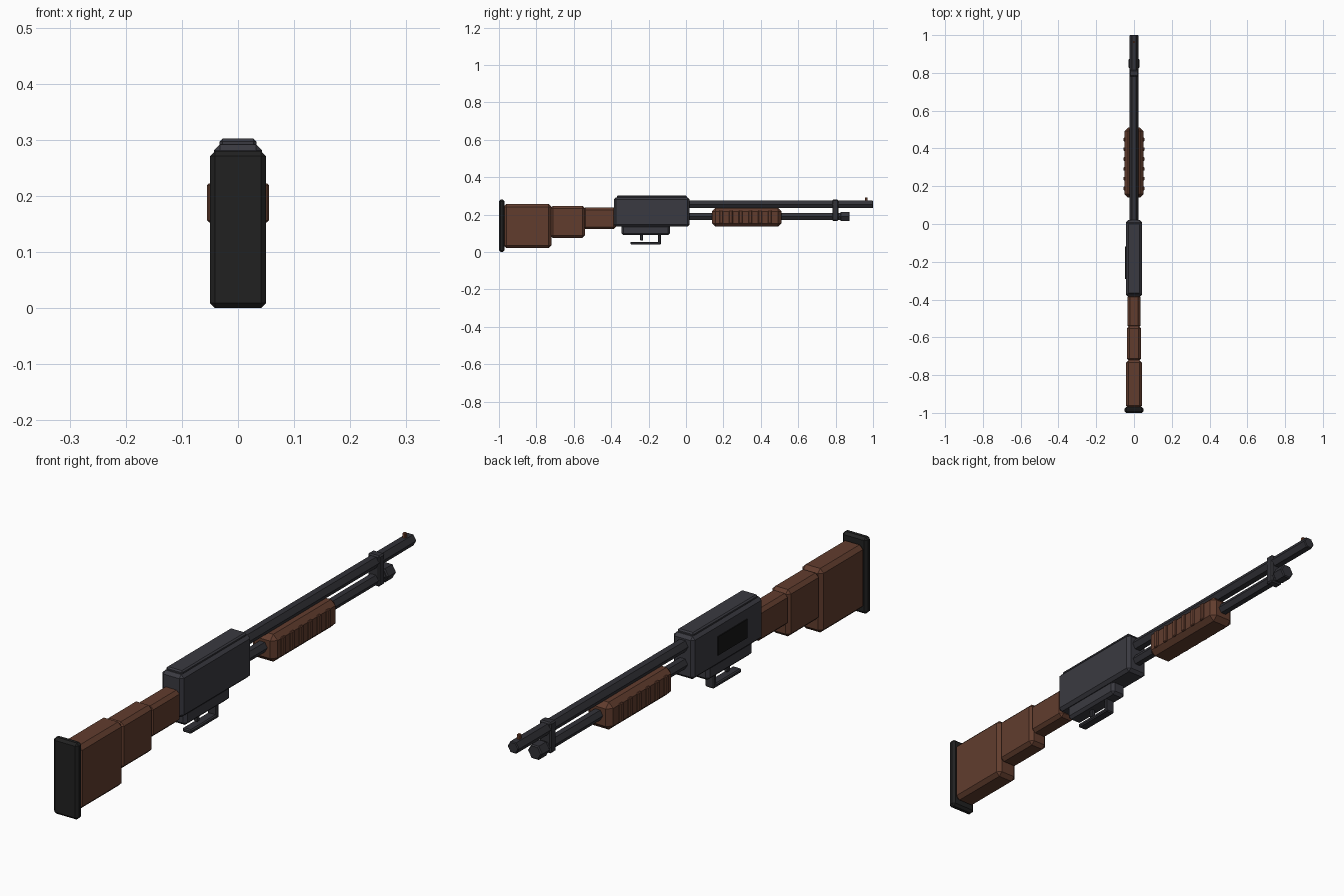
import bpy, bmesh, math
from mathutils import Matrix

default = bpy.data.objects.get("Cube")
if default:
    bpy.data.objects.remove(default, do_unlink=True)


def material(name, rgb):
    m = bpy.data.materials.new(name)
    m.use_nodes = True
    color = (*rgb, 1.0)
    m.diffuse_color = color
    bsdf = next(n for n in m.node_tree.nodes if n.type == 'BSDF_PRINCIPLED')
    bsdf.inputs["Base Color"].default_value = color
    return m


WOOD = material("brown wood", (0.12, 0.046, 0.027))
STEEL = material("receiver steel", (0.042, 0.042, 0.052))
DARK_STEEL = material("barrel steel", (0.032, 0.032, 0.039))
RUBBER = material("black rubber", (0.015, 0.015, 0.015))
PORT = material("port black", (0.008, 0.008, 0.008))
COPPER = material("copper bead", (0.18, 0.06, 0.03))


def finish(name, bm, mat):
    mesh = bpy.data.meshes.new(name)
    bm.to_mesh(mesh)
    bm.free()
    mesh.materials.append(mat)
    ob = bpy.data.objects.new(name, mesh)
    bpy.context.collection.objects.link(ob)
    return ob


def block(name, mat, half_x, y, z, bevel=0.0, x=0.0):
    """Chamfered box given by half width, y range and z range."""
    bm = bmesh.new()
    size = (2 * half_x, y[1] - y[0], z[1] - z[0])
    centre = (x, sum(y) / 2, sum(z) / 2)
    bmesh.ops.create_cube(bm, size=1, matrix=Matrix.Translation(centre) @ Matrix.Diagonal((*size, 1)))
    if bevel:
        bmesh.ops.bevel(bm, geom=bm.edges[:], offset=bevel, segments=1,
                        affect='EDGES', clamp_overlap=True)
    return finish(name, bm, mat)


def tube(name, mat, radius, y, z, bevel=0.0):
    """Six-sided rod along y with flats on top and bottom."""
    bm = bmesh.new()
    turn = Matrix.Rotation(math.pi / 2, 4, 'X') @ Matrix.Rotation(math.pi / 2, 4, 'Z')
    bmesh.ops.create_cone(bm, cap_ends=True, segments=6, radius1=radius, radius2=radius,
                          depth=y[1] - y[0],
                          matrix=Matrix.Translation((0, sum(y) / 2, z)) @ turn)
    # Put a corner of the hexagon on the x axis
    if max(v.co.x for v in bm.verts) < radius * 0.95:
        bmesh.ops.rotate(bm, verts=bm.verts[:], cent=(0, 0, z),
                         matrix=Matrix.Rotation(math.pi / 6, 3, 'Y'))
    if bevel:
        rims = [e for e in bm.edges if abs(e.verts[0].co.y - e.verts[1].co.y) < 1e-5]
        bmesh.ops.bevel(bm, geom=rims, offset=bevel, segments=1, affect='EDGES')
    return finish(name, bm, mat)


# Stock
block("butt_pad", RUBBER, 0.05, (-1.0, -0.97), (0.0, 0.28), 0.009)
block("stock_rear", WOOD, 0.043, (-0.975, -0.72), (0.022, 0.256), 0.014)
block("stock_middle", WOOD, 0.038, (-0.725, -0.54), (0.076, 0.247), 0.013)
block("stock_wrist", WOOD, 0.034, (-0.55, -0.375), (0.122, 0.238), 0.012)

# Receiver
block("receiver", STEEL, 0.043, (-0.385, 0.02), (0.136, 0.292), 0.011)
block("receiver_top_rib", STEEL, 0.033, (-0.37, 0.005), (0.287, 0.302), 0.005)
block("ejection_port", PORT, 0.004, (-0.29, -0.12), (0.177, 0.245), 0.0, -0.0425)

# Trigger group
block("trigger_housing", STEEL, 0.03, (-0.345, -0.085), (0.09, 0.145), 0.01)
block("trigger", DARK_STEEL, 0.007, (-0.245, -0.23), (0.062, 0.095), 0.002)
block("guard_bar", DARK_STEEL, 0.018, (-0.297, -0.135), (0.04, 0.055), 0.004)
block("guard_post", DARK_STEEL, 0.018, (-0.15, -0.135), (0.045, 0.095), 0.003)

# Barrel and magazine
tube("barrel", DARK_STEEL, 0.023, (0.0, 1.0), 0.255, 0.003)
tube("magazine_tube", DARK_STEEL, 0.021, (0.0, 0.84), 0.19)
tube("magazine_cap", DARK_STEEL, 0.029, (0.825, 0.875), 0.19, 0.004)
block("barrel_clamp", DARK_STEEL, 0.024, (0.782, 0.815), (0.167, 0.28), 0.005)
block("front_sight", COPPER, 0.006, (0.957, 0.97), (0.27, 0.292), 0.002)

# Sliding fore-end with side ribs
block("fore_end", WOOD, 0.05, (0.14, 0.51), (0.136, 0.236), 0.018)
for side, label in ((-1, "right"), (1, "left")):
    for i in range(6):
        y = 0.188 + 0.052 * i
        block(f"fore_end_rib_{label}_{i + 1}", WOOD, 0.005, (y - 0.01, y + 0.01),
              (0.153, 0.222), 0.003, side * 0.05)
